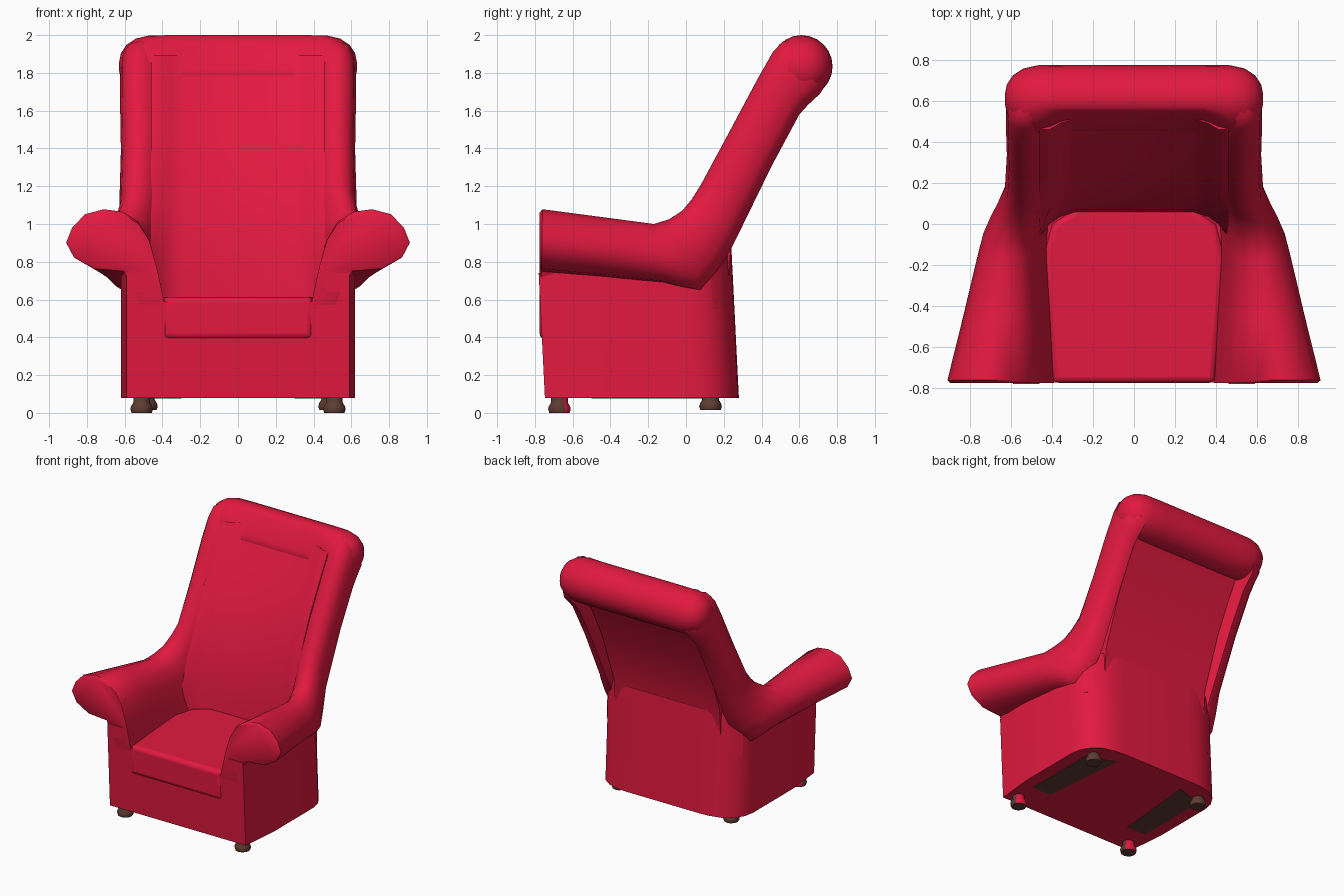
import bpy, bmesh, math
from mathutils import Vector

if "Cube" in bpy.data.objects:
    bpy.data.objects.remove(bpy.data.objects["Cube"])


def material(name, rgb):
    m = bpy.data.materials.new(name)
    m.diffuse_color = (*rgb, 1)
    m.use_nodes = True
    m.node_tree.nodes["Principled BSDF"].inputs["Base Color"].default_value = m.diffuse_color
    return m


RED = material("red upholstery", (0.76, 0.010, 0.050))
BROWN = material("dark brown wood", (0.11, 0.045, 0.033))


def loft(name, rings, mat, mirror=False, bevel=0, angle=40, red_side=False):
    """Skin a list of equal-length closed rings and cap both ends."""
    bm = bmesh.new()
    vs = [[bm.verts.new(p) for p in r] for r in rings]
    n = len(rings[0])
    for a, b in zip(vs, vs[1:]):
        for i in range(n):
            j = (i + 1) % n
            bm.faces.new((a[i], a[j], b[j], b[i]))
    bm.faces.new(vs[0])
    bm.faces.new(vs[-1])
    bmesh.ops.recalc_face_normals(bm, faces=bm.faces)
    if red_side:
        for f in bm.faces:
            f.material_index = int(f.normal.y > 0.6)
    me = bpy.data.meshes.new(name)
    bm.to_mesh(me)
    bm.free()
    me.materials.append(mat)
    if red_side:
        me.materials.append(RED)
    ob = bpy.data.objects.new(name, me)
    bpy.context.collection.objects.link(ob)
    if mirror:
        ob.modifiers.new("mirror", "MIRROR")
    if bevel:
        mod = ob.modifiers.new("bevel", "BEVEL")
        mod.width, mod.segments, mod.limit_method = bevel, 3, "ANGLE"
        mod.angle_limit = math.radians(50)
    bpy.ops.object.select_all(action="DESELECT")
    ob.select_set(True)
    bpy.context.view_layer.objects.active = ob
    bpy.ops.object.shade_smooth_by_angle(angle=math.radians(angle))
    return ob


def prism(name, half, z0, z1, slant=0.05, both=True, mat=RED, **kw):
    """Extrude a plan outline upward; its walls lean forward by slant."""
    pts = half + [(-x, y) for x, y in reversed(half)] if both else half
    rings = [[(x, y - slant * (z - 0.08), z) for x, y in pts] for z in (z0, z1)]
    return loft(name, rings, mat, **kw)


# base with rounded back corners, and the higher shell behind the backrest
corner = [(0.62, 0.05), (0.605, 0.13), (0.56, 0.20), (0.49, 0.25), (0.39, 0.275), (0.3, 0.28)]
prism("base", [(0.59, -0.747), (0.62, -0.45)] + corner, 0.08, 0.59)
prism("back_shell", [(0.59, 0.165)] + corner[2:], 0.55, 0.885)
prism("side_panel", [(0.46, -0.747), (0.59, -0.747), (0.62, -0.45)] + corner[:4] + [(0.46, 0.25)],
      0.55, 0.74, both=False, mirror=True)

# dark strips under the base beside the feet
prism("underside_strip", [(0.36, -0.5), (0.52, -0.5), (0.52, 0.08), (0.30, 0.16)],
      0.077, 0.082, both=False, mat=BROWN, mirror=True)

# seat cushion
prism("seat_cushion", [(0.395, -0.775), (0.445, -0.17), (0.40, 0.0), (0.28, 0.08)],
      0.39, 0.614, slant=0, bevel=0.03)

# backrest panel, its front hollowed between the wings
FRONT = [(0.05, 0.5), (0.068, 0.75), (0.125, 1.1), (0.28, 1.472), (0.40, 1.69), (0.512, 1.893)]
BACK = [(0.62, 1.75), (0.50, 1.54), (0.38, 1.3), (0.24, 0.92), (0.21, 0.5)]
hollow = [(0.29, 0), (0.36, 0.02), (0.41, 0.055), (0.46, 0.13)]
hollow = [(-x, d) for x, d in reversed(hollow)] + hollow
loft("back_panel", [[(x, y - (d if z < 1.0 else min(d, 0.05)), z) for y, z in FRONT]
                    + [(x, y, z) for y, z in BACK] for x, d in hollow], RED)

# scroll arm that sweeps upward into the wing of the backrest
SCROLL = [(0.085, 0.06), (0.16, 0.5), (0.27, 0.80), (0.43, 0.96), (0.62, 1.0), (0.81, 0.92),
          (0.94, 0.70), (1.0, 0.46), (0.92, 0.22), (0.72, 0.04), (0.42, 0.0)]
WING = [(0.0, 0.55), (0.04, 0.76), (0.18, 0.89), (0.38, 0.97), (0.58, 1.0), (0.80, 0.95),
        (0.95, 0.78), (1.0, 0.5), (0.95, 0.22), (0.76, 0.04), (0.48, 0.0)]
# top (y, z), bottom (y, z), inner x, outer x, inner lower edge height, wing blend
STATIONS = [
    ((-0.775, 1.06), (-0.775, 0.765), 0.39, 0.895, -0.6, 0),
    ((-0.76, 1.078), (-0.765, 0.75), 0.385, 0.91, -0.6, 0),
    ((-0.47, 1.04), (-0.45, 0.72), 0.40, 0.835, -0.5, 0),
    ((-0.17, 1.0), (-0.12, 0.685), 0.42, 0.76, -0.42, 0),
    ((-0.09, 1.025), (-0.01, 0.655), 0.41, 0.735, -0.3, 0),
    ((-0.02, 1.07), (0.08, 0.635), 0.40, 0.70, -0.1, 0.1),
    ((0.03, 1.13), (0.165, 0.74), 0.40, 0.665, 0.2, 0.3),
    ((0.08, 1.21), (0.25, 0.89), 0.40, 0.63, 0.3, 0.6),
    ((0.22, 1.47), (0.455, 1.31), 0.40, 0.62, 0.34, 1),
    ((0.38, 1.77), (0.60, 1.58), 0.40, 0.625, 0.34, 1),
    ((0.46, 1.91), (0.645, 1.63), 0.40, 0.625, 0.34, 1),
    ((0.51, 1.965), (0.71, 1.69), 0.40, 0.62, 0.34, 1),
    ((0.56, 1.975), (0.74, 1.74), 0.40, 0.59, 0.34, 1),
]
rings = []
for top, bot, xi, xo, drop, k in STATIONS:
    t, b = Vector((0, *top)), Vector((0, *bot))
    prof = [(s[0] + k * (w[0] - s[0]), s[1] + k * (w[1] - s[1])) for s, w in zip(SCROLL, WING)]
    prof = [(0, drop)] + prof + [(0.25, drop)]
    rings.append([b.lerp(t, v) + Vector((xi + u * (xo - xi), 0, 0)) for u, v in prof])
loft("arm_and_wing", rings, RED, mirror=True, angle=50)

# rounded headrest roll along the top, flattened in front to continue the hollow
half = [(0.34, 0.166, 0.115), (0.47, 0.164, 0.16), (0.54, 0.148, 1), (0.59, 0.115, 1),
        (0.62, 0.07, 1), (0.63, 0.02, 1)]
rings = []
for x, r, limit in [(-x, r, d) for x, r, d in reversed(half)] + half:
    ring = []
    for i in range(24):
        a = i * math.pi / 12
        p = Vector((x, r * math.cos(a), r * math.sin(a)))
        front = Vector((0, -0.87, 0.49))
        p -= front * max(0, p.dot(front) - limit)
        ring.append(p + Vector((0, 0.61, 1.834)))
    rings.append(ring)
loft("headrest_roll", rings, RED, angle=60)

# turned feet, the front pair red on the side that faces the back
FOOT = [(0.054, 0.0), (0.060, 0.02), (0.056, 0.035), (0.044, 0.055), (0.044, 0.095)]
for name, x, y, z0, s in (("front_foot", 0.51, -0.67, 0, True), ("back_foot", 0.485, 0.13, 0.015, False)):
    loft(name, [[(x + r * math.cos(a * math.pi / 6), y + r * math.sin(a * math.pi / 6), z + z0)
                 for a in range(12)] for r, z in FOOT], BROWN, mirror=True, red_side=s)
